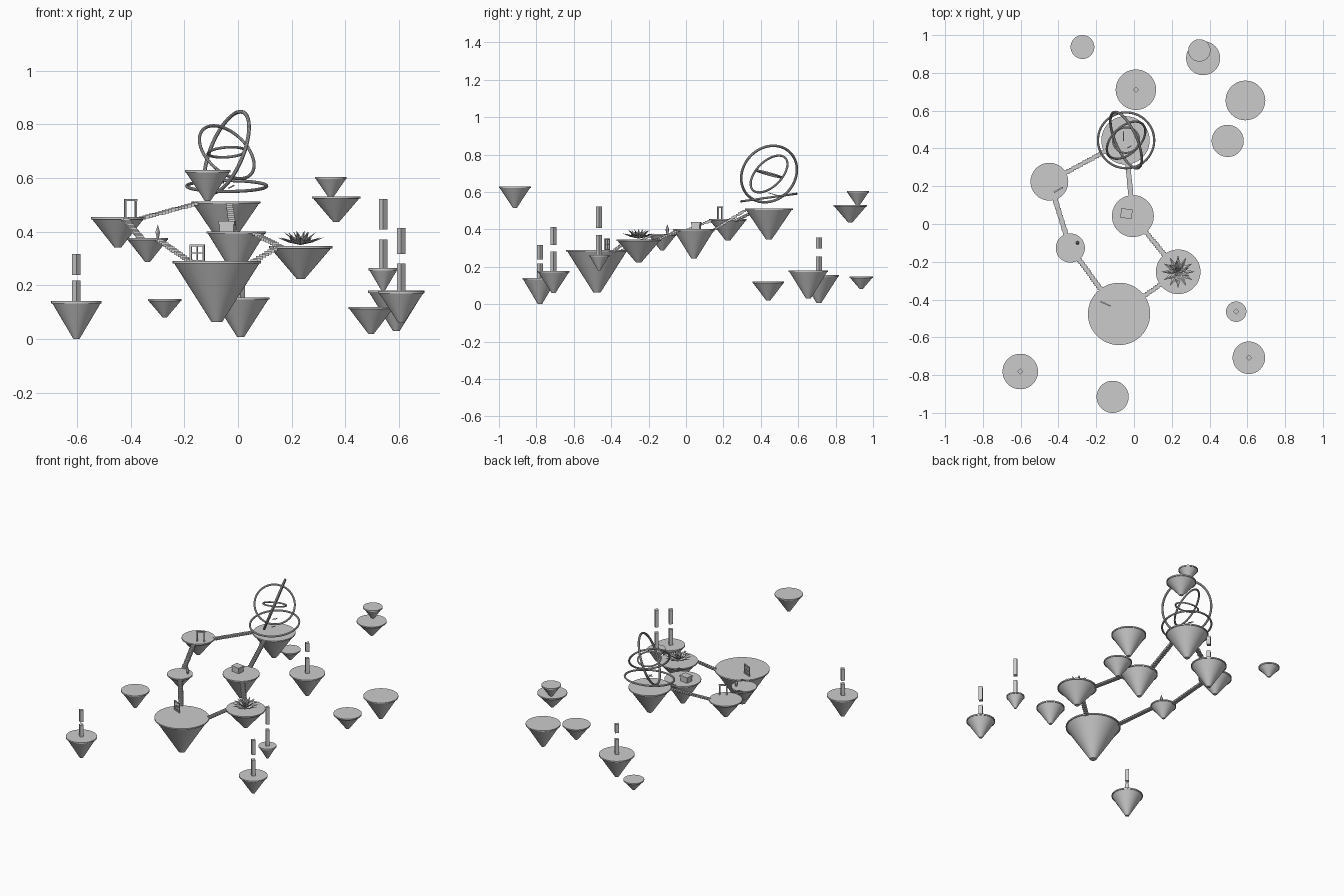
import bpy, math
from mathutils import Vector, Matrix

if "Cube" in bpy.data.objects:
    bpy.data.objects.remove(bpy.data.objects["Cube"])


def finish(obj, name, smooth=False):
    obj.name = name
    if smooth:
        bpy.ops.object.shade_smooth_by_angle(angle=math.radians(35))
    return obj


def cone(name, x, y, z0, z1, r0, r1, n=48, smooth=True):
    bpy.ops.mesh.primitive_cone_add(vertices=n, radius1=r0, radius2=r1, depth=z1 - z0,
                                    location=(x, y, (z0 + z1) / 2))
    return finish(bpy.context.object, name, smooth)


def box(name, loc, size, rot=(0, 0, 0)):
    bpy.ops.mesh.primitive_cube_add(size=1, location=loc, rotation=rot)
    bpy.context.object.scale = size
    return finish(bpy.context.object, name)


def ring(name, loc, normal, major, minor):
    rot = Vector(normal).to_track_quat('Z', 'Y').to_euler()
    bpy.ops.mesh.primitive_torus_add(major_segments=64, minor_segments=10, location=loc,
                                     rotation=rot, major_radius=major, minor_radius=minor)
    return finish(bpy.context.object, name, True)


def frame_box(name, base, angle, offset, size):
    # box placed in a local frame turned about z
    loc = Vector(base) + Matrix.Rotation(angle, 3, 'Z') @ Vector(offset)
    return box(name, loc, size, (0, 0, angle))


# floating islands: x, y, top z, tip z, radius
main = [(-0.079, -0.476, 0.29, 0.063, 0.165), (0.234, -0.253, 0.346, 0.223, 0.118),
        (-0.337, -0.127, 0.376, 0.287, 0.077), (-0.006, 0.042, 0.401, 0.243, 0.111),
        (-0.448, 0.224, 0.454, 0.34, 0.1), (-0.045, 0.443, 0.512, 0.346, 0.128)]
outer = [(0.01, 0.711, 0.155, 0.007, 0.107), (0.59, 0.654, 0.18, 0.03, 0.105),
         (0.496, 0.44, 0.12, 0.019, 0.085), (0.366, 0.878, 0.531, 0.436, 0.09),
         (0.346, 0.919, 0.604, 0.525, 0.059), (-0.273, 0.937, 0.149, 0.08, 0.063),
         (-0.602, -0.781, 0.141, 0.0, 0.094), (-0.113, -0.915, 0.629, 0.514, 0.085),
         (0.541, -0.464, 0.264, 0.18, 0.054), (0.608, -0.708, 0.178, 0.06, 0.086)]
for i, (x, y, top, tip, r) in enumerate(main + outer):
    cone(f"island_top_{i}", x, y, top - 0.008, top, r, r, 48)
    cone(f"island_rock_{i}", x, y, tip, top - 0.006, r * 0.12, r * 0.97, 48)

# stepped bridges between the main islands, edge to edge
for a, b in [(0, 1), (1, 3), (3, 5), (5, 4), (4, 2), (2, 0)]:
    xa, ya, za, _, ra = main[a]
    xb, yb, zb, _, rb = main[b]
    pa, pb = Vector((xa, ya, za)), Vector((xb, yb, zb))
    flat = Vector((xb - xa, yb - ya, 0))
    d = flat.normalized()
    pa, pb = pa + d * (ra - 0.008), pb - d * (rb - 0.008)
    n = max(8, round((pb - pa).length / 0.014))
    for k in range(n + 1):
        p = pa.lerp(pb, k / n)
        box(f"bridge_{a}_{b}_step_{k}", p - Vector((0, 0, 0.006)), (0.026, 0.018, 0.012))

# broken pillars: lower stump and floating upper piece
for i, z1, z2, z3 in [(6, 0.218, 0.238, 0.316), (0, 0.254, 0.297, 0.355),
                      (8, 0.371, 0.408, 0.521), (9, 0.282, 0.317, 0.413)]:
    x, y, top, _, _ = outer[i]
    cone(f"pillar_stump_{i}", x, y, top - 0.003, z1, 0.016, 0.016, 4, False)
    cone(f"pillar_floating_{i}", x, y, z2, z3, 0.016, 0.016, 4, False)

# nested rings above the highest island
c = (-0.042, 0.444, 0.696)
ring("ring_base", (-0.042, 0.443, 0.57), (0, -0.136, 0.99), 0.149, 0.006)
ring("ring_large", c, (0.857, 0.38, -0.35), 0.161, 0.007)
ring("ring_middle", c, (0.55, -0.59, 0.59), 0.122, 0.006)
ring("ring_small", c, (-0.07, 0.26, 0.96), 0.07, 0.005)
box("drifting_sliver_a", (-0.025, 0.408, 0.567), (0.026, 0.006, 0.004), (0, -0.4, 0.5))
box("drifting_sliver_b", (-0.055, 0.465, 0.588), (0.006, 0.05, 0.004), (-0.28, 0, 0))

# window frame on the big island
base, ang = (-0.152, -0.422, 0.288), math.radians(-24)
for s in (-1, 0, 1):
    t = 0.007 if s else 0.004
    frame_box("window_post", base, ang, (s * 0.026, 0, 0.032), (t, 0.007, 0.064))
    frame_box("window_rail", base, ang, (0, 0, 0.032 + s * 0.0285), (0.058, 0.007, t))

# doorway on the left island
base, ang = (-0.4, 0.181, 0.452), math.radians(28)
for s in (-1, 1):
    frame_box("doorway_post", base, ang, (s * 0.022, 0, 0.034), (0.007, 0.007, 0.068))
frame_box("doorway_lintel", base, ang, (0, 0, 0.066), (0.054, 0.008, 0.008))

# chest on the middle island
base, ang = (-0.04, 0.055, 0.4), math.radians(-8)
frame_box("chest_body", base, ang, (0, 0, 0.013), (0.054, 0.044, 0.026))
frame_box("chest_lid", base, ang, (0, 0, 0.033), (0.06, 0.05, 0.012))

# crystal bud on the small island
cone("bud_lower", -0.299, -0.1, 0.372, 0.398, 0.004, 0.01, 6, False)
cone("bud_upper", -0.299, -0.1, 0.398, 0.426, 0.01, 0.0, 6, False)


# open flower: flat diamond petals in three tiers
def petal(name, origin, yaw, pitch, length, width):
    t = width * 0.18
    v = [(0, 0, 0), (length * .5, width / 2, 0), (length, 0, 0), (length * .5, -width / 2, 0),
         (length * .5, 0, -t), (length * .5, 0, t)]
    f = []
    for k in range(4):
        f += [(k, (k + 1) % 4, 5), ((k + 1) % 4, k, 4)]
    me = bpy.data.meshes.new(name)
    me.from_pydata(v, [], [tuple(reversed(q)) for q in f])
    ob = bpy.data.objects.new(name, me)
    bpy.context.collection.objects.link(ob)
    ob.location = origin
    ob.rotation_euler = (0, -pitch, yaw)


for tier, (count, pitch, length, width) in enumerate([(12, 18, 0.092, 0.024), (9, 38, 0.078, 0.022),
                                                      (6, 62, 0.06, 0.018)]):
    for k in range(count):
        petal(f"petal_{tier}_{k}", (0.233, -0.253, 0.35), math.tau * (k + tier * 0.5) / count,
              math.radians(pitch), length, width)
